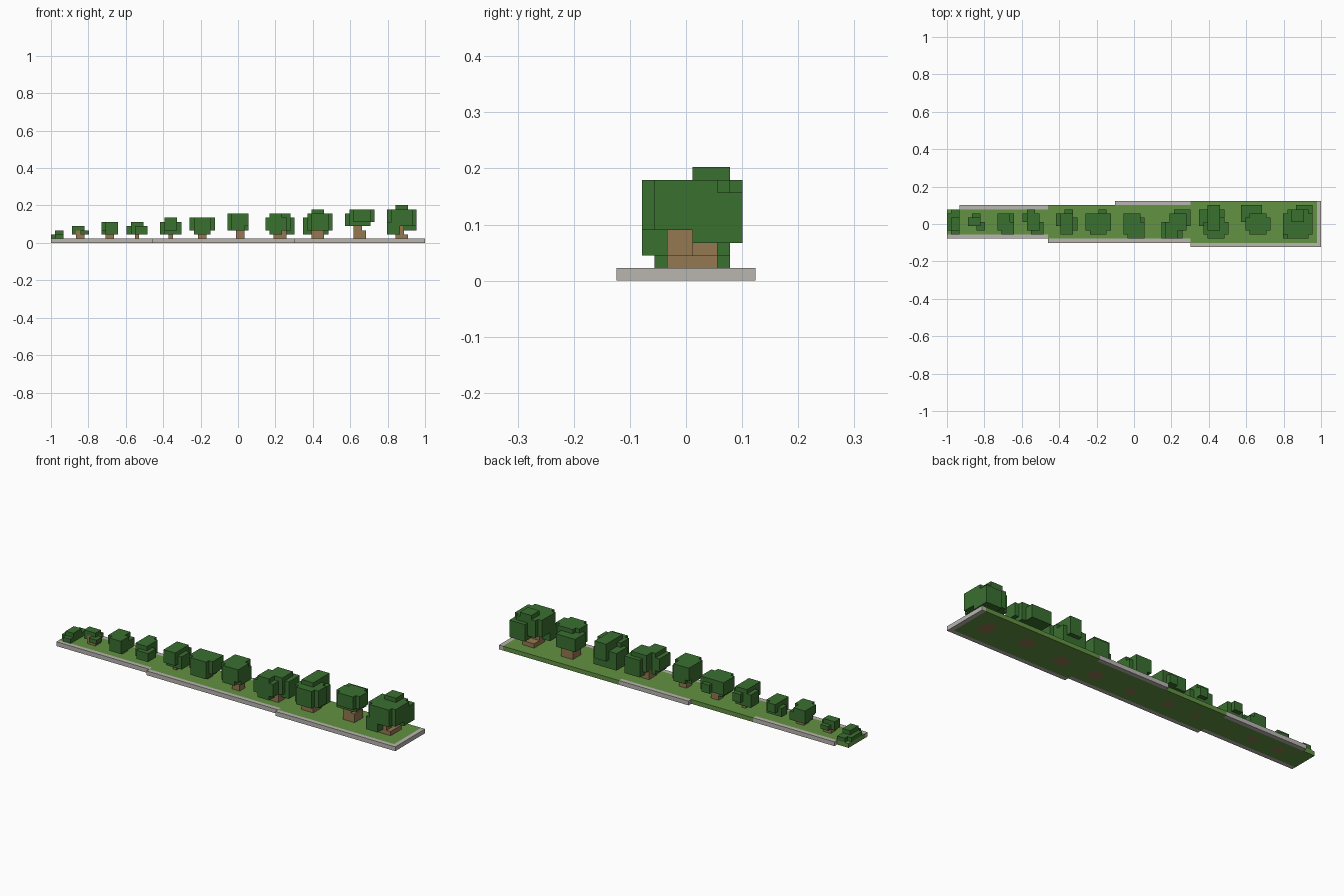
import bpy
import bmesh
from itertools import product
from mathutils import Vector

cube = bpy.data.objects.get("Cube")
if cube:
    bpy.data.objects.remove(cube, do_unlink=True)

# Block grid: 89 x 11 cells spanning two units
LENGTH, DEPTH = 89, 11
CELL = 2 / LENGTH
cells = {}       # grid position -> part name
part_material = {}


def material(name, colour):
    mat = bpy.data.materials.new(name)
    mat.use_nodes = True
    mat.diffuse_color = (*colour, 1)
    mat.node_tree.nodes["Principled BSDF"].inputs["Base Color"].default_value = (*colour, 1)
    return mat


LEAF = material("leaf green", (0.042, 0.162, 0.03))
GRASS = material("grass green", (0.122, 0.287, 0.054))
STONE = material("kerb grey", (0.49, 0.468, 0.434))
BARK = material("bark brown", (0.296, 0.188, 0.08))


def block(part, mat, x, y, z, rounded=False, keep=False):
    """Fill a box of cells; rounded boxes lose the edges between their long sides."""
    part_material[part] = mat
    spans = (x, y, z)
    for pos in product(*(range(*s) for s in spans)):
        ends = sum(s[1] - s[0] > 4 and p in (s[0], s[1] - 1) for p, s in zip(pos, spans))
        if rounded and ends > 1:
            continue
        if keep and pos in cells:
            continue
        cells[pos] = part


def tree(name, trunks, lobes):
    """Trunk boxes first, then overlapping leaf lobes around them."""
    for box in trunks:
        block(name + "_trunk", BARK, *box)
    for box in lobes:
        block(name + "_leaves", LEAF, *box, rounded=True, keep=True)


def build(part, mat):
    """Make one object from the outer faces of a part's cells."""
    bm = bmesh.new()
    corners = {}

    def vert(p):
        if p not in corners:
            corners[p] = bm.verts.new(((p[0] - LENGTH / 2) * CELL,
                                       (p[1] - DEPTH / 2) * CELL, p[2] * CELL))
        return corners[p]

    for pos, owner in cells.items():
        if owner != part:
            continue
        for axis, side in product(range(3), (0, 1)):
            beside = list(pos)
            beside[axis] += 1 if side else -1
            if tuple(beside) in cells:
                continue
            u, v = (axis + 1) % 3, (axis + 2) % 3
            loop = []
            for a, b in ((0, 0), (1, 0), (1, 1), (0, 1)):
                p = list(pos)
                p[axis] += side
                p[u] += a
                p[v] += b
                loop.append(vert(tuple(p)))
            bm.faces.new(loop if side else loop[::-1])
    mesh = bpy.data.meshes.new(part)
    bm.to_mesh(mesh)
    bm.free()
    mesh.materials.append(mat)
    obj = bpy.data.objects.new(part, mesh)
    bpy.context.collection.objects.link(obj)


# Lawn in three widening sections
ground = (0, 1)
for x, y in (((0, 24), (3, 9)), ((24, 58), (2, 10)), ((58, 88), (1, 11))):
    block("lawn", GRASS, x, y, ground)

# Kerb along the front, the far end and parts of the back
for x, y in (((0, 24), (2, 3)), ((24, 58), (1, 2)), ((58, 89), (0, 1)),
             ((88, 89), (0, 11)), ((3, 24), (9, 10)), ((40, 58), (10, 11))):
    block("kerb", STONE, x, y, ground)

# Trees, growing taller toward the wide end
tree("sprout", [],
     [((0, 3), (4, 8), (1, 2)), ((1, 3), (3, 9), (1, 2)), ((1, 3), (4, 7), (2, 3))])
tree("sapling", [((6, 8), (5, 7), (0, 3))],
     [((5, 8), (5, 7), (3, 4)), ((7, 9), (4, 6), (2, 3)),
      ((6, 8), (6, 8), (2, 3)), ((5, 6), (5, 7), (2, 3))])
tree("young_tree", [((13, 15), (5, 7), (0, 2))],
     [((12, 16), (5, 8), (2, 4)), ((12, 15), (4, 8), (3, 5)), ((13, 16), (3, 6), (2, 5))])
tree("slanting_tree", [((20, 21), (5, 6), (0, 3))],
     [((18, 21), (6, 8), (2, 4)), ((20, 23), (3, 6), (2, 4)),
      ((19, 22), (4, 8), (2, 5)), ((19, 21), (7, 9), (3, 5))])
tree("round_tree", [((28, 29), (5, 7), (0, 3))],
     [((26, 30), (5, 8), (2, 5)), ((27, 31), (4, 7), (2, 5)),
      ((27, 30), (3, 8), (3, 6)), ((28, 30), (6, 9), (3, 5))])
tree("broad_tree", [((35, 37), (5, 7), (0, 3))],
     [((33, 39), (4, 8), (3, 6)), ((34, 38), (3, 7), (2, 6)), ((36, 38), (6, 9), (3, 5))])
tree("square_tree", [((44, 46), (4, 6), (0, 4))],
     [((42, 47), (2, 8), (3, 6)), ((42, 46), (3, 8), (4, 7)), ((43, 47), (2, 6), (4, 7))])
tree("double_tree", [((53, 56), (4, 7), (0, 3))],
     [((51, 56), (2, 6), (2, 7)), ((54, 58), (5, 9), (2, 6)), ((53, 57), (4, 8), (3, 7))])
tree("pointed_tree", [((62, 65), (4, 7), (0, 3))],
     [((60, 66), (5, 9), (2, 6)), ((61, 67), (2, 7), (3, 7)), ((62, 65), (4, 10), (4, 8))])
tree("tall_tree", [((72, 75), (5, 8), (0, 3)), ((72, 74), (5, 7), (3, 5))],
     [((70, 75), (6, 10), (4, 7)), ((71, 77), (3, 8), (5, 8)), ((71, 76), (4, 8), (4, 6))])
tree("old_tree", [((82, 85), (4, 8), (0, 2)), ((82, 84), (4, 6), (2, 5))],
     [((80, 87), (2, 9), (4, 8)), ((83, 87), (6, 10), (3, 7)),
      ((80, 83), (2, 5), (2, 5)), ((82, 85), (6, 9), (8, 9))])

for part, mat in part_material.items():
    build(part, mat)
